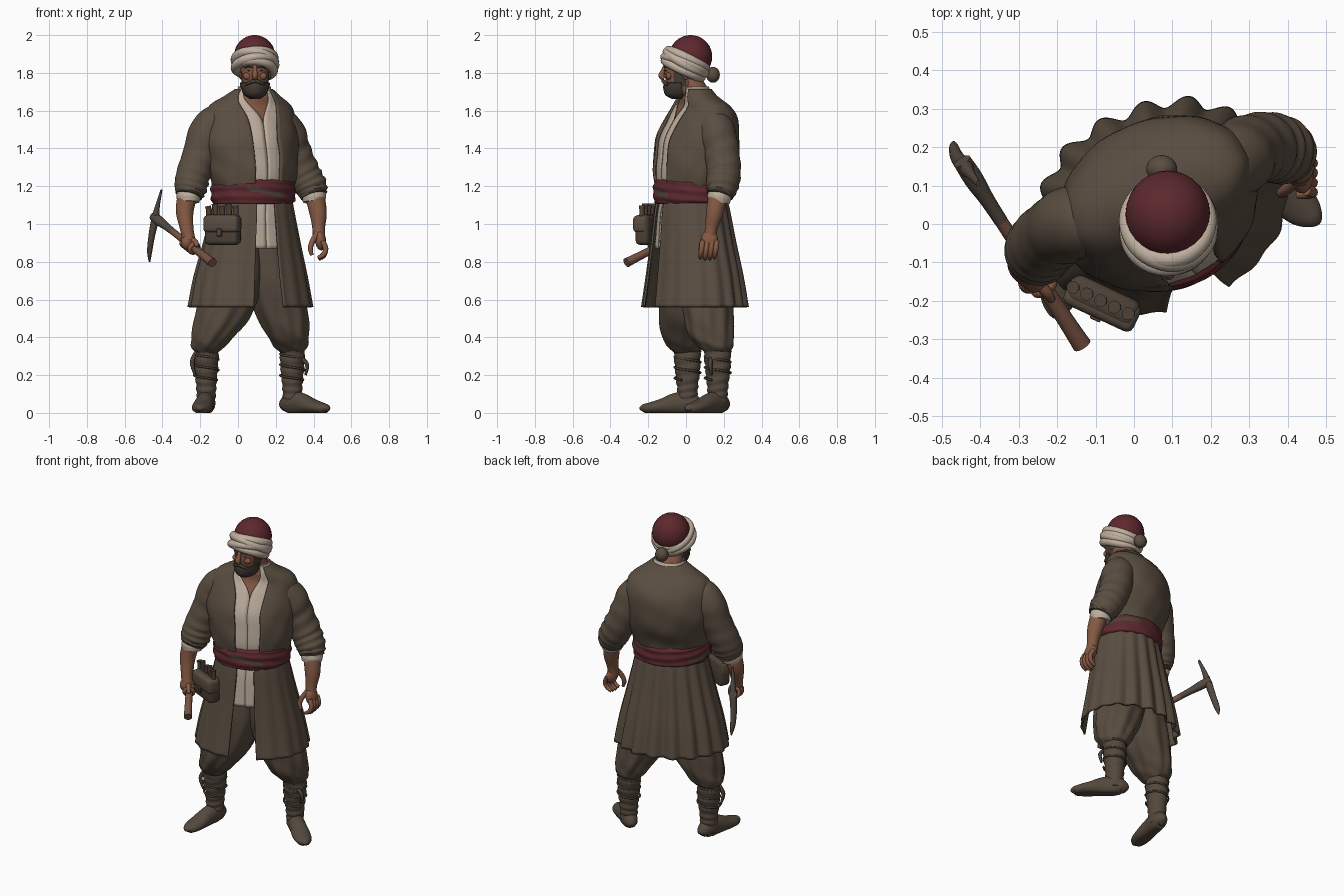
import bpy, bmesh, math
from mathutils import Vector, Matrix, Euler
from math import sin, cos, pi, radians


def material(name, rgb):
    m = bpy.data.materials.new(name)
    m.diffuse_color = (*rgb, 1)
    return m


COAT = material("coat_brown", (0.103, 0.075, 0.052))
TROUSER = material("trouser_brown", (0.098, 0.071, 0.05))
BOOT = material("boot_brown", (0.09, 0.066, 0.047))
CREAM = material("cream_linen", (0.52, 0.43, 0.345))
RED = material("dark_red", (0.108, 0.021, 0.026))
SKIN = material("skin", (0.235, 0.1, 0.056))
HAIR = material("dark_hair", (0.058, 0.045, 0.036))
LEATHER = material("pouch_leather", (0.075, 0.054, 0.038))
WOOD = material("handle_wood", (0.18, 0.085, 0.055))
IRON = material("dark_iron", (0.085, 0.064, 0.05))


def finish(name, bm, mats, angle=50):
    bmesh.ops.recalc_face_normals(bm, faces=bm.faces)
    me = bpy.data.meshes.new(name)
    bm.to_mesh(me)
    bm.free()
    for m in mats:
        me.materials.append(m)
    me.shade_smooth()
    me.set_sharp_from_angle(angle=radians(angle))
    ob = bpy.data.objects.new(name, me)
    bpy.context.collection.objects.link(ob)
    return ob


def spline(rows, steps):
    """Catmull-Rom through rows of equal length."""
    p = [rows[0]] + rows + [rows[-1]]
    out = []
    for i in range(1, len(p) - 2):
        for s in range(steps):
            t = s / steps
            out.append([b + .5 * t * (c - a + t * (2*a - 5*b + 4*c - d + t * (3*(b - c) + d - a)))
                        for a, b, c, d in zip(p[i-1], p[i], p[i+1], p[i+2])])
    return out + [list(rows[-1])]


def loft(name, rings, mats, n=48, steps=6, fold=None, gap=False, ref=None, thick=0, pick=None):
    """Skin elliptical rings (x, y, z, ra, rb, yaw, half_gap); ref makes rings follow the path."""
    mats = mats if isinstance(mats, list) else [mats]
    rows = spline([list(r) + [0] * (7 - len(r)) for r in rings], steps)
    bm, loops, last = bmesh.new(), [], len(rows) - 1
    for j, (x, y, z, ra, rb, yaw, g) in enumerate(rows):
        c, t = Vector((x, y, z)), j / last
        A = Vector((cos(radians(yaw)), sin(radians(yaw)), 0))
        B = Vector((-A.y, A.x, 0))
        if ref:
            T = (Vector(rows[min(j+1, last)][:3]) - Vector(rows[max(j-1, 0)][:3])).normalized()
            A = T.cross(Vector(ref)).normalized()
            B = A.cross(T)
        g = radians(max(g, 0)) if gap else 0
        loop = []
        for i in range(n + 1 if gap else n):
            th = -pi/2 + g + (2*pi - 2*g) * i / n
            k = fold(th, t) if fold else 1
            v = c + A * (ra * k * cos(th)) + B * (rb * k * sin(th))
            v.z = max(v.z, 0)
            loop.append(bm.verts.new(v))
        loops.append(loop)
    for j in range(last):
        for i in range(n):
            k = (i + 1) % len(loops[0])
            f = bm.faces.new((loops[j][i], loops[j][k], loops[j+1][k], loops[j+1][i]))
            if pick:
                f.material_index = pick(-pi/2 + 2*pi*(i + .5)/n, (j + .5)/last)
    if not gap:
        bm.faces.new(loops[0])
        bm.faces.new(loops[-1])
    ob = finish(name, bm, mats)
    if thick:
        s = ob.modifiers.new("cloth", 'SOLIDIFY')
        s.thickness, s.offset = thick, 0
    return ob


def tube(name, pts, mat, n=12, steps=5, ref=(0, 1, 0)):
    """Round tube through (x, y, z, radius)."""
    return loft(name, [(*p, p[3]) for p in pts], mat, n, steps, ref=ref)


def blob(name, loc, scale, mat, rot=(0, 0, 0)):
    bm = bmesh.new()
    bmesh.ops.create_uvsphere(bm, u_segments=28, v_segments=18, radius=1,
        matrix=Matrix.LocRotScale(Vector(loc), Euler([radians(a) for a in rot]), Vector(scale)))
    return finish(name, bm, [mat])


def torus(name, loc, R, r, mat, rot, scale=(1, 1, 1)):
    bpy.ops.mesh.primitive_torus_add(major_segments=48, minor_segments=14, major_radius=R, minor_radius=r,
                                     location=loc, rotation=rot)
    ob = bpy.context.object
    ob.name, ob.scale = name, scale
    ob.data.materials.append(mat)
    ob.data.shade_smooth()


def box(name, loc, size, yaw, mat, bevel=.015):
    bm = bmesh.new()
    bmesh.ops.create_cube(bm, size=1, matrix=Matrix.LocRotScale(Vector(loc), Euler((0, 0, radians(yaw))), Vector(size)))
    bmesh.ops.bevel(bm, geom=bm.edges[:], offset=bevel, segments=3, affect='EDGES', profile=.5)
    return finish(name, bm, [mat])


# Torso layers: open coat, shirt with a V neck, bare chest and neck
body = [(.08, .03, 1.15, .20, .17, 26, 19), (.08, .03, 1.25, .23, .188, 26, 18), (.07, .05, 1.35, .253, .205, 26, 17),
        (.06, .06, 1.45, .26, .203, 26, 17), (.06, .08, 1.55, .25, .172, 26, 20), (.065, .08, 1.62, .225, .13, 23, 27),
        (.075, .06, 1.67, .15, .10, 15, 40), (.085, .05, 1.71, .095, .08, 8, 55)]


def shrink(k, gaps):
    return [(x, y, z, a * k, b * k, w, g) for (x, y, z, a, b, w, _), g in zip(body, gaps)]


loft("coat_body", body, COAT, 96, gap=True, thick=.014,
     fold=lambda a, t: 1 + (1 - t) * (.014 * sin(5*a + 24*t) + .009 * sin(11*a - 14*t)))
loft("shirt", [(.078, .034, .87, .235, .192, 22), (.08, .03, 1.05, .20, .175, 22)]
     + shrink(.94, [0, 0, 0, 0, 1, 12, 28, 42]) + [(.087, .044, 1.728, .086, .074, 8, 46)],
     CREAM, 72, gap=True, thick=.006, fold=lambda a, t: 1 + .006 * sin(20*a + 8*t))
loft("neck_and_chest", shrink(.88, [0] * 8)[3:] + [(.09, .01, 1.79, .06, .064)], SKIN)

# Pleated skirt of the coat, open in front, with a wrapped sash above
loft("coat_skirt", [(.08, .03, 1.16, .20, .17, 22, 16), (.08, .03, 1.08, .213, .188, 22, 14),
                    (.075, .035, .9, .255, .212, 22, 14), (.07, .04, .72, .30, .238, 22, 14),
                    (.07, .04, .56, .33, .26, 22, 15)], COAT, 200, gap=True, thick=.012,
     fold=lambda a, t: 1 + t**.6 * (.014 + .045 * max(0, sin(a))) * cos(18*a) + .01 * t * sin(7*a))
loft("sash", [(.08, .03, 1.105, .205, .178, 22), (.08, .03, 1.12, .224, .196, 22), (.08, .03, 1.17, .228, .199, 22),
              (.08, .03, 1.215, .224, .196, 22), (.08, .03, 1.235, .205, .18, 22)], [RED, LEATHER], 80,
     fold=lambda a, t: 1 + .015 * sin(26*t + 2.5*sin(a + .6)) + .006 * sin(9*a + 12*t),
     pick=lambda a, t: int(abs(t - .5 - .12*sin(2*a)) < .06 and sin(3*a) > .25))

# Arms: rolled sleeve, linen cuff, forearm
sleeves = {
    "right": [(-.07, .03, 1.575, .04), (-.115, .01, 1.55, .085), (-.165, 0, 1.48, .097), (-.2, -.02, 1.37, .092),
              (-.237, -.05, 1.26, .09), (-.252, -.075, 1.19, .086), (-.262, -.088, 1.15, .07)],
    "left": [(.17, .125, 1.565, .04), (.215, .14, 1.54, .085), (.26, .165, 1.48, .097), (.295, .19, 1.38, .093),
             (.345, .2, 1.27, .09), (.385, .19, 1.2, .086), (.402, .177, 1.15, .07)]}
forearms = {
    "right": [(-.266, -.09, 1.16, .052), (-.282, -.105, 1.07, .047), (-.272, -.13, .98, .036), (-.258, -.145, .91, .034)],
    "left": [(.405, .172, 1.16, .052), (.424, .152, 1.06, .046), (.427, .135, .98, .034), (.428, .125, .92, .033)]}
for side, pts in sleeves.items():
    loft(side + "_sleeve", [(*p, p[3]) for p in pts], COAT, 48, 8, ref=(0, 1, 0),
         fold=lambda a, t: 1 + .07 * t * sin(38*t*t + 8*t + 1.6*sin(a)) * (.6 + .4*cos(a)))
    x, y, z, r = pts[-1]
    tube(side + "_cuff", [(x, y, z + .02, .06), (x, y, z - .005, .064), (x, y - .004, z - .035, .058)], CREAM, 28)
    tube(side + "_forearm", forearms[side], SKIN, 24)

# Pickaxe with a curved head, held in the right hand
top, end = Vector((-.435, .145, 1.03)), Vector((-.135, -.315, .795))
axis = end - top
at = lambda t: (top + axis * t)
tube("pick_handle", [(*at(0), .017), (*at(.4), .018), (*at(.85), .022), (*at(1), .025)], WOOD, 16)
tube("pick_socket", [(*at(-.04), .024), (*at(.06), .026), (*at(.18), .02), (*at(.3), .018)], IRON, 16)
loft("pick_head", [(-.405, .105, 1.18, .005, .009), (-.425, .13, 1.1, .012, .015), (-.438, .148, 1.03, .02, .022),
                   (-.458, .17, .93, .017, .021), (-.468, .195, .85, .013, .018), (-.468, .21, .8, .004, .006)],
     IRON, 16, ref=(0, 1, 0))
turn = axis.to_track_quat('Z', 'Y').to_euler()
for i in range(4):
    torus(f"right_finger_{i}", at(.53 + .047*i), .024, .0135, SKIN, turn)
blob("right_palm", (-.262, -.135, .905), (.036, .05, .045), SKIN, (20, 0, -30))
tube("right_thumb", [(-.25, -.15, .92, .015), (-.225, -.18, .905, .014), (-.215, -.195, .88, .011)], SKIN)

# Relaxed left hand
blob("left_palm", (.436, .125, .915), (.03, .045, .055), SKIN, (0, -8, 0))
for i in range(4):
    y, d = .088 + .025*i, .006 * abs(i - 1.4)
    tube(f"left_finger_{i}", [(.447, y, .91, .014), (.464, y - .005, .87, .014), (.453, y - .01, .83 + d, .013),
                              (.425, y - .012, .812 + d, .01)], SKIN)
tube("left_thumb", [(.42, .11, .95, .016), (.395, .09, .91, .015), (.383, .08, .87, .013), (.392, .078, .835, .009)], SKIN)

# Baggy trousers, wrapped boots and bindings
legs = {
    "right": ([(0, .02, .9, .12, .13), (-.03, .01, .7, .155, .15), (-.08, .005, .52, .148, .145), (-.13, 0, .41, .113, .125),
               (-.158, 0, .35, .088, .095), (-.165, 0, .315, .055, .06)], (-.168, .008), (-.14, -.99)),
    "left": ([(.14, .08, .9, .12, .13), (.18, .1, .7, .15, .145), (.23, .12, .52, .138, .13), (.265, .137, .41, .108, .118),
              (.28, .158, .35, .088, .09), (.285, .165, .315, .055, .06)], (.288, .168), (.76, -.65))}
for side, (trouser, (ax, ay), (dx, dy)) in legs.items():
    loft(side + "_trouser_leg", trouser, TROUSER, 72,
         fold=lambda a, t: 1 + .04 * sin(9*a + 5*t) * sin(pi*t) + .025 * sin(4*a - 22*t) * t)
    loft(side + "_boot_shaft", [(ax, ay - .005, .36, .066, .072), (ax, ay, .26, .064, .068), (ax, ay, .16, .055, .058),
                                (ax, ay, .09, .05, .052), (ax, ay, .03, .046, .048)], BOOT, 40, 10,
         fold=lambda a, t: 1 + .045 * sin(44*t + 1.5*sin(a)))
    foot = [(-.062, .02, .025), (-.045, .04, .045), (0, .048, .062), (.07, .049, .056), (.14, .054, .04),
            (.2, .048, .03), (.235, .03, .024), (.244, .008, .012)]
    loft(side + "_boot_foot", [(ax + dx*d, ay + dy*d, h * .85, w, h) for d, w, h in foot], BOOT, 32, ref=(0, 0, 1))
    wind = [(ax + .065*cos(.8*i), ay + .069*sin(.8*i), .34 - .0072*i, .006) for i in range(24)]
    tube(side + "_boot_binding", wind, LEATHER, 8, 3, ref=(0, 0, 1))
    tube(side + "_binding_end", [(ax - .05, ay - .03, .33, .009), (ax - .075 if ax < 0 else ax + .07, ay - .04, .27, .012),
                                 (ax - .06 if ax < 0 else ax + .07, ay - .035, .2, .006)], LEATHER, 8)

# Belt pouch with flap and small tools
box("pouch", (-.08, -.2, .97), (.19, .075, .16), -25, LEATHER, .022)
box("pouch_flap", (-.083, -.209, 1.0), (.2, .078, .09), -25, COAT, .02)
box("pouch_clasp", (-.1, -.245, .955), (.03, .012, .04), -25, LEATHER, .004)
for i in range(5):
    x, y = -.155 + .036*i, -.165 - .017*i
    tube(f"pouch_tool_{i}", [(x, y, 1.0, .014), (x, y, 1.07, .014), (x - .004, y, 1.095 + .012*(i % 2), .017)], LEATHER)

# Head: face, beard, features
loft("face", [(.09, -.01, 1.67, .03, .04), (.09, -.02, 1.7, .06, .07), (.09, -.02, 1.76, .072, .088),
              (.09, -.015, 1.82, .077, .1), (.09, -.005, 1.88, .08, .1), (.09, 0, 1.93, .06, .08)], [SKIN, HAIR], 48,
     pick=lambda a, t: int(.3 < t < .56 and abs(cos(a)) > .84 and sin(a) < .25))
loft("beard", [(.09, -.04, 1.664, .02, .03, 180, 60), (.09, -.035, 1.685, .052, .07, 180, 75),
               (.09, -.03, 1.72, .07, .086, 180, 85), (.09, -.025, 1.748, .075, .087, 180, 90)],
     HAIR, 48, gap=True, thick=.008, fold=lambda a, t: 1 + .015 * sin(24*a + 9*t))
tube("moustache", [(.04, -.098, 1.736, .006), (.065, -.115, 1.751, .01), (.09, -.12, 1.757, .01),
                   (.115, -.115, 1.751, .01), (.14, -.098, 1.736, .006)], HAIR, ref=(0, 0, 1))
tube("nose", [(.09, -.108, 1.84, .01), (.09, -.122, 1.81, .012), (.09, -.13, 1.785, .016), (.09, -.116, 1.77, .012)],
     SKIN, ref=(1, 0, 0))
for s, side in ((-1, "right"), (1, "left")):
    blob(side + "_eye", (.09 + s*.032, -.105, 1.812), (.01, .005, .0035), HAIR)
    tube(side + "_brow", [(.09 + s*.014, -.113, 1.829, .004), (.09 + s*.035, -.108, 1.834, .005),
                          (.09 + s*.055, -.09, 1.826, .003)], HAIR, ref=(0, 0, 1))
    blob(side + "_cheek", (.09 + s*.038, -.09, 1.783), (.026, .017, .02), SKIN)
    blob(side + "_ear", (.09 + s*.075, .0, 1.795), (.01, .02, .03), SKIN)

# Red cap, wound turban tilted down to the back, and hair knot
blob("cap", (.088, .025, 1.887), (.11, .114, .113), RED, (-20, 0, 0))
for i, (d, tip, roll, R) in enumerate([(-.032, -25, 5, .097), (-.012, -22, -9, .105), (.004, -29, 9, .105),
                                       (.02, -25, -4, .1)]):
    torus(f"turban_wrap_{i}", (.09, -.002 + d*.4, 1.853 + d), R, .025, CREAM,
          (radians(tip), radians(roll), 0), (1, 1.06, 1))
blob("hair_knot", (.072, .143, 1.79), (.04, .036, .042), COAT)
